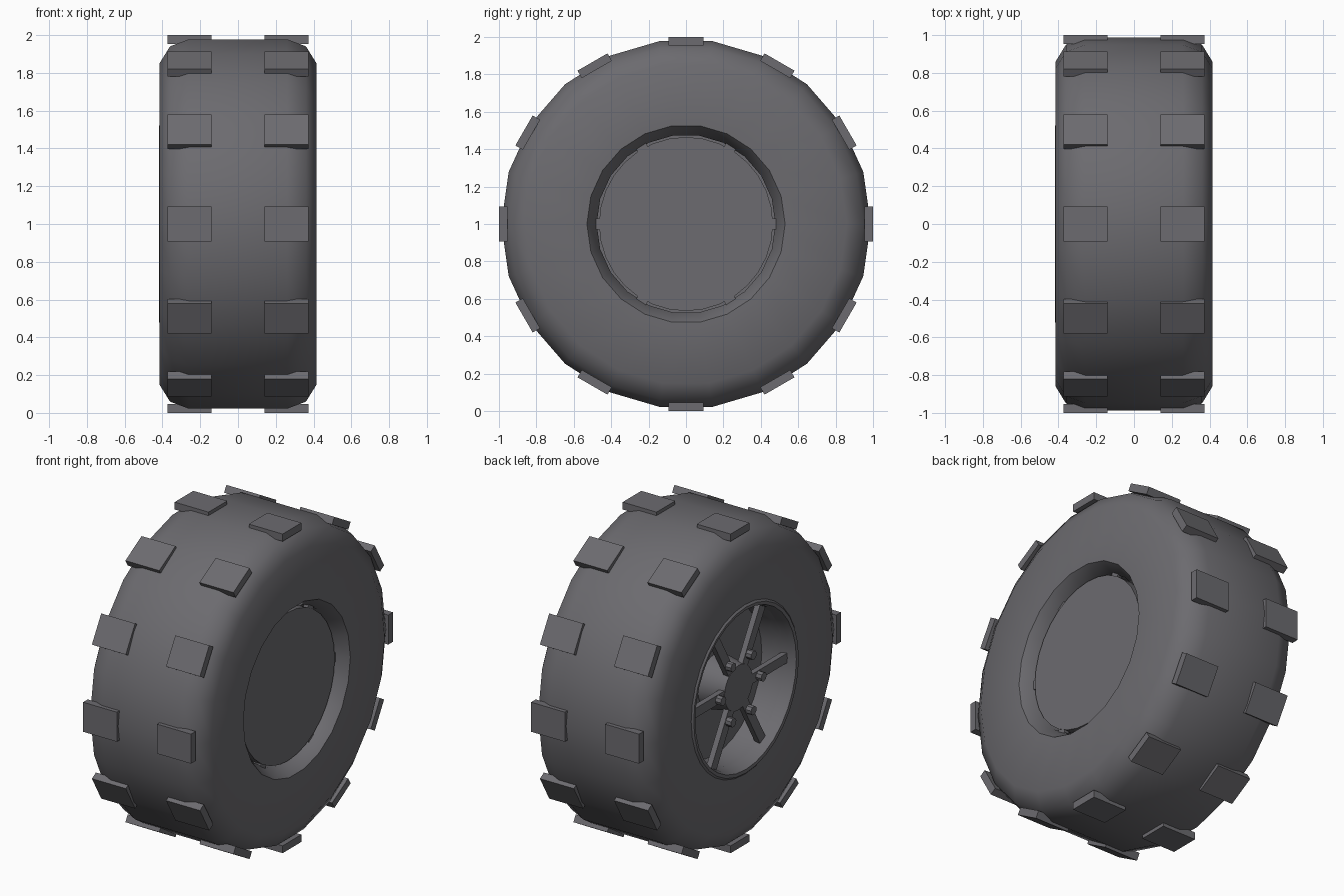
import bpy, bmesh, math
from mathutils import Matrix, Vector

cube = bpy.data.objects.get("Cube")
if cube:
    bpy.data.objects.remove(cube)

CENTRE = Vector((0, 0, 1))

grey = bpy.data.materials.new("dark_grey_rubber")
grey.use_nodes = True
COLOUR = (0.15, 0.147, 0.16, 1)
grey.diffuse_color = COLOUR
grey.node_tree.nodes["Principled BSDF"].inputs["Base Color"].default_value = COLOUR


def finish(name, bm, smooth=None):
    """Turn a bmesh into a named object, with optional smooth shading."""
    bmesh.ops.recalc_face_normals(bm, faces=bm.faces)
    mesh = bpy.data.meshes.new(name)
    bm.to_mesh(mesh)
    bm.free()
    mesh.materials.append(grey)
    obj = bpy.data.objects.new(name, mesh)
    obj.location = CENTRE
    bpy.context.collection.objects.link(obj)
    if smooth:
        bpy.ops.object.select_all(action="DESELECT")
        obj.select_set(True)
        bpy.context.view_layer.objects.active = obj
        bpy.ops.object.shade_smooth_by_angle(angle=math.radians(smooth))
    return obj


def lathe(name, profile, segments, closed=False, smooth=None):
    """Revolve (x, radius) points around the axle; open ends are capped."""
    bm = bmesh.new()
    rings = []
    for i in range(segments):
        a = math.tau * i / segments
        rings.append([bm.verts.new((x, r * math.cos(a), r * math.sin(a))) for x, r in profile])
    count = len(profile)
    for i in range(segments):
        one, two = rings[i], rings[(i + 1) % segments]
        for j in range(count if closed else count - 1):
            k = (j + 1) % count
            bm.faces.new((one[j], one[k], two[k], two[j]))
    if not closed:
        bm.faces.new([ring[0] for ring in rings])
        bm.faces.new([ring[-1] for ring in rings])
    return finish(name, bm, smooth)


def add_box(bm, centre, size, angle):
    """Box given as (axle, radial, tangent), turned around the axle."""
    turn = Matrix.Rotation(angle, 4, "X")
    bmesh.ops.create_cube(bm, size=1, matrix=turn @ Matrix.Translation(centre)
                          @ Matrix.Diagonal((*size, 1)))


# Tyre: rounded shoulders, flat sidewalls and a tapered bore
half = [(0.26, 0.988), (0.36, 0.95), (0.415, 0.86), (0.408, 0.53), (0.33, 0.478)]
lathe("tyre", half + [(-x, r) for x, r in reversed(half)], 22, closed=True, smooth=45)

# Tread blocks: two rows of twelve
bm = bmesh.new()
for i in range(12):
    for side in (-1, 1):
        add_box(bm, (side * 0.257, 0.977, 0), (0.235, 0.046, 0.185), math.tau * i / 12)
finish("tread_blocks", bm)

# Rim lip and barrel on the outer face
lathe("rim", [(-0.405, 0.535), (-0.418, 0.52), (-0.415, 0.5), (-0.38, 0.488),
              (-0.2, 0.465), (-0.2, 0.5)], 32, closed=True, smooth=40)

# Drum that closes the inner face and backs the spokes
lathe("drum", [(0.345, 0.465), (-0.2, 0.465)], 32, smooth=40)

# Hub
lathe("hub", [(-0.365, 0.14), (-0.3, 0.15), (-0.19, 0.17)], 24, smooth=40)

# Spokes, with small anchor tabs on the inner face
spokes, tabs = bmesh.new(), bmesh.new()
for i in range(6):
    a = math.tau * i / 6
    add_box(spokes, (-0.345, 0.3, 0), (0.035, 0.38, 0.06), a)
    add_box(tabs, (0.325, 0.47, 0), (0.03, 0.025, 0.06), a)
finish("spokes", spokes)
finish("anchor_tabs", tabs)

# Lug nuts, one on each spoke
bm = bmesh.new()
for i in range(6):
    spin = Matrix.Rotation(math.tau * i / 6, 4, "X")
    bmesh.ops.create_cone(bm, cap_ends=True, segments=8, radius1=0.028, radius2=0.028, depth=0.05,
                          matrix=spin @ Matrix.Translation((-0.375, 0.2, 0))
                          @ Matrix.Rotation(math.pi / 2, 4, "Y"))
finish("lug_nuts", bm)
